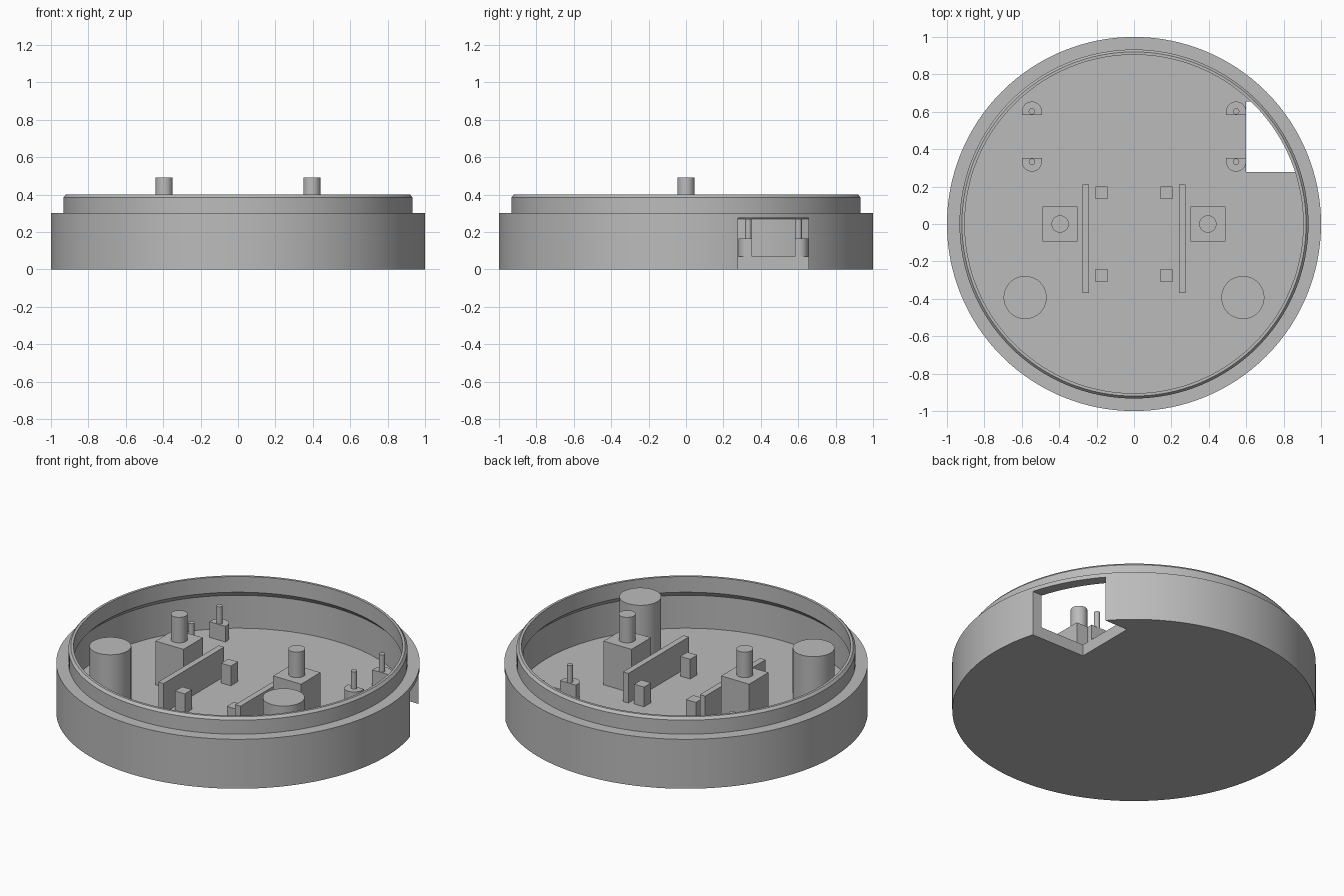
import bpy, bmesh, math
from mathutils import Matrix

cube = bpy.data.objects.get("Cube")
if cube:
    bpy.data.objects.remove(cube, do_unlink=True)

grey = bpy.data.materials.new("matte_grey")
grey.use_nodes = True
colour = (0.5, 0.5, 0.5, 1)
grey.diffuse_color = colour
grey.node_tree.nodes["Principled BSDF"].inputs["Base Color"].default_value = colour

FLOOR = 0.07      # top of the base plate
SINK = 0.01       # overlap of the fittings into the plate


def finish(name, bm, smooth=True):
    bmesh.ops.recalc_face_normals(bm, faces=bm.faces)
    mesh = bpy.data.meshes.new(name)
    bm.to_mesh(mesh)
    bm.free()
    mesh.materials.append(grey)
    ob = bpy.data.objects.new(name, mesh)
    bpy.context.collection.objects.link(ob)
    if smooth:
        shade(ob)
    return ob


def shade(ob):
    bpy.ops.object.select_all(action='DESELECT')
    ob.select_set(True)
    bpy.context.view_layer.objects.active = ob
    bpy.ops.object.shade_smooth_by_angle(angle=math.radians(30))


def box(name, x0, x1, y0, y1, z0, z1):
    bm = bmesh.new()
    size = Matrix.Diagonal((x1 - x0, y1 - y0, z1 - z0, 1))
    centre = Matrix.Translation(((x0 + x1) / 2, (y0 + y1) / 2, (z0 + z1) / 2))
    bmesh.ops.create_cube(bm, size=1, matrix=centre @ size)
    return finish(name, bm, False)


def cylinder(name, x, y, r, z0, z1, segments=48):
    bm = bmesh.new()
    bmesh.ops.create_cone(bm, cap_ends=True, segments=segments, radius1=r, radius2=r,
                          depth=z1 - z0, matrix=Matrix.Translation((x, y, (z0 + z1) / 2)))
    return finish(name, bm)


def standoff(name, x, y, r, flat, direction):
    # round-backed block with a flat face on the inner side
    outline = [(x + r * math.cos(math.pi * i / 20), y + direction * r * math.sin(math.pi * i / 20))
               for i in range(21)]
    outline += [(x - r, y - direction * flat), (x + r, y - direction * flat)]
    bm = bmesh.new()
    face = bm.faces.new([bm.verts.new((px, py, FLOOR - SINK)) for px, py in outline])
    top = bmesh.ops.extrude_face_region(bm, geom=[face])["geom"]
    bmesh.ops.translate(bm, vec=(0, 0, 0.165 - FLOOR + SINK),
                        verts=[v for v in top if isinstance(v, bmesh.types.BMVert)])
    return finish(name, bm)


# Round housing: base plate, wall, stepped lip with bevelled top and inner shoulder
profile = [(0, 0), (1, 0), (1, 0.3), (0.933, 0.3), (0.933, 0.385), (0.92, 0.4),
           (0.905, 0.4), (0.905, 0.305), (0.94, 0.27), (0.94, FLOOR), (0, FLOOR)]
bm = bmesh.new()
points = [bm.verts.new((r, 0, z)) for r, z in profile]
edges = [bm.edges.new(pair) for pair in zip(points, points[1:])]
bmesh.ops.spin(bm, geom=points + edges, axis=(0, 0, 1), cent=(0, 0, 0),
               angle=math.tau, steps=128, use_duplicate=False)
bmesh.ops.remove_doubles(bm, verts=bm.verts, dist=0.0001)
housing = finish("housing", bm, False)

# Corner opening through the plate and the wall
cutter = box("opening_cutter", 0.6, 1.2, 0.278, 0.655, -0.2, 0.275)
cutter.hide_render = True
cut = housing.modifiers.new("opening", 'BOOLEAN')
cut.operation = 'DIFFERENCE'
cut.solver = 'EXACT'
cut.object = cutter
bpy.context.view_layer.objects.active = housing
bpy.ops.object.modifier_apply(modifier=cut.name)
bpy.data.objects.remove(cutter, do_unlink=True)
shade(housing)

# Fittings, repeated on both sides
base = FLOOR - SINK
for side, s in (("right", -1), ("left", 1)):
    x = s * 0.395
    box(f"{side}_pedestal", x - 0.094, x + 0.094, -0.093, 0.093, base, 0.335)
    cylinder(f"{side}_pedestal_peg", x, 0, 0.046, 0.32, 0.49)
    cylinder(f"{side}_pillar", s * 0.582, -0.393, 0.115, base, 0.395, 64)
    x = s * 0.258
    box(f"{side}_rail", x - 0.018, x + 0.018, -0.37, 0.21, base, 0.25)
    x = s * 0.174
    for place, y in (("front", -0.275), ("back", 0.167)):
        box(f"{side}_{place}_block", x - 0.033, x + 0.033, y - 0.034, y + 0.034, base, 0.19)
    for place, y, d in (("front", 0.333, -1), ("back", 0.602, 1)):
        standoff(f"{side}_{place}_standoff", s * 0.546, y, 0.053, 0.019, d)
        cylinder(f"{side}_{place}_standoff_pin", s * 0.546, y, 0.017, 0.15, 0.27, 24)
